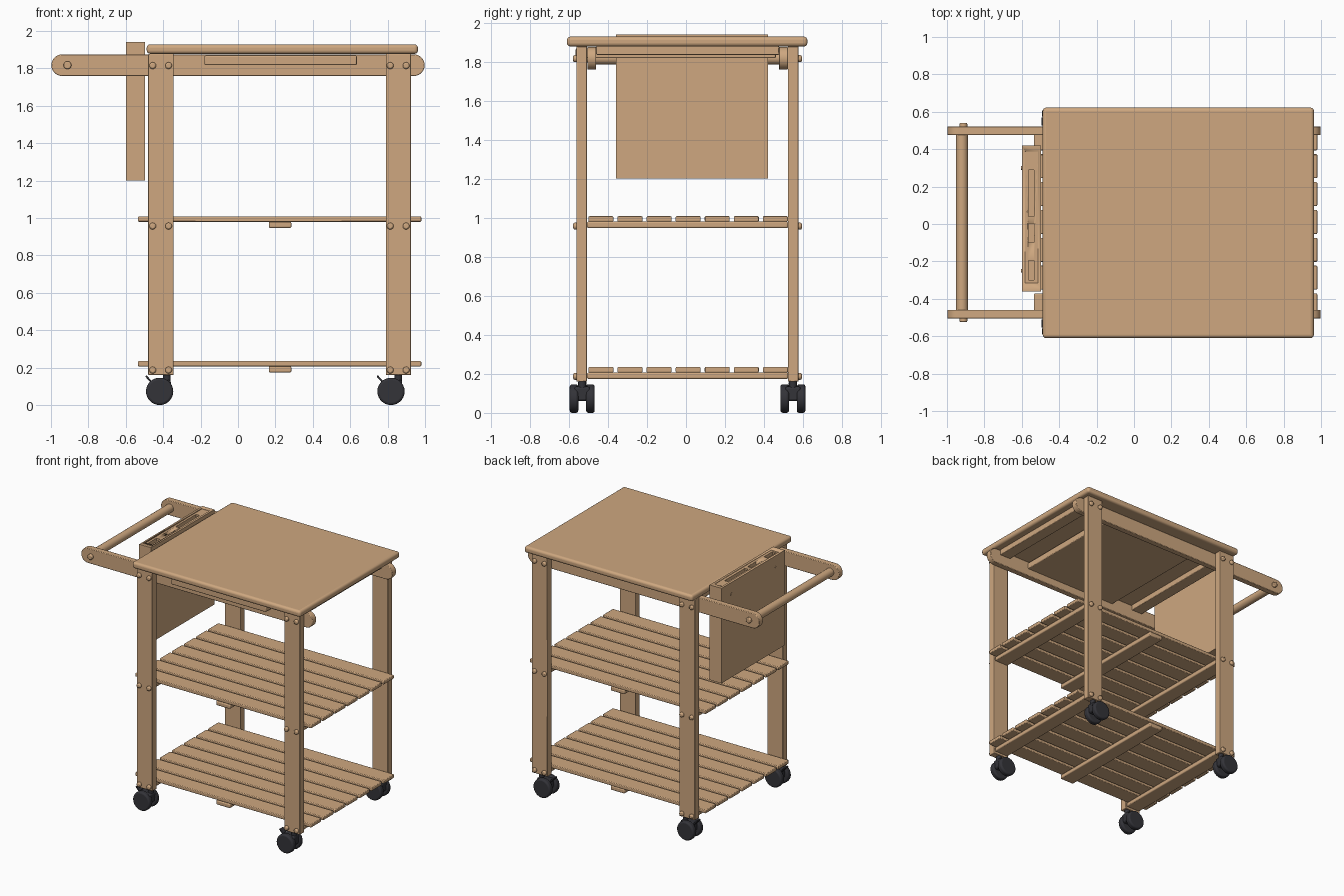
import bpy, bmesh, math
from mathutils import Matrix

if "Cube" in bpy.data.objects:
    bpy.data.objects.remove(bpy.data.objects["Cube"])

YC = 0.008  # centre line of the cart in y


def material(name, rgb):
    m = bpy.data.materials.new(name)
    m.diffuse_color = (*rgb, 1)
    m.use_nodes = True
    m.node_tree.nodes["Principled BSDF"].inputs["Base Color"].default_value = m.diffuse_color
    return m


WOOD = material("light wood", (0.62, 0.39, 0.215))
DARK = material("dark rubber", (0.033, 0.033, 0.040))


def finish(name, bm, mat, bevel=0.0, segments=2, smooth=True):
    me = bpy.data.meshes.new(name)
    bmesh.ops.recalc_face_normals(bm, faces=bm.faces)
    bm.to_mesh(me)
    bm.free()
    ob = bpy.data.objects.new(name, me)
    bpy.context.collection.objects.link(ob)
    me.materials.append(mat)
    if smooth:
        bpy.ops.object.select_all(action='DESELECT')
        ob.select_set(True)
        bpy.context.view_layer.objects.active = ob
        bpy.ops.object.shade_smooth_by_angle(angle=math.radians(35))
    if bevel:
        b = ob.modifiers.new("bevel", 'BEVEL')
        b.width, b.segments = bevel, segments
        b.limit_method = 'ANGLE'
        b.angle_limit = math.radians(50)
    return ob


def box(name, x, y, z, mat=WOOD, bevel=0.004, segments=2, tilt=0):
    bm = bmesh.new()
    c = [(a + b) / 2 for a, b in (x, y, z)]
    s = [abs(b - a) for a, b in (x, y, z)]
    bmesh.ops.create_cube(bm, size=1, matrix=Matrix.Translation(c)
                          @ Matrix.Rotation(tilt, 4, 'Y') @ Matrix.Diagonal((*s, 1)))
    return finish(name, bm, mat, bevel, segments)


def rod(name, c, r, length, axis='Y', mat=WOOD, bevel=0.0, sides=24, segments=2):
    rot = {'X': Matrix.Rotation(math.pi / 2, 4, 'Y'),
           'Y': Matrix.Rotation(math.pi / 2, 4, 'X'), 'Z': Matrix()}[axis]
    bm = bmesh.new()
    bmesh.ops.create_cone(bm, cap_ends=True, segments=sides, radius1=r, radius2=r,
                          depth=length, matrix=Matrix.Translation(c) @ rot)
    return finish(name, bm, mat, bevel, segments)


def rail(name, x0, x1, zc, r, y0, y1):
    """Bar with rounded ends, extruded along y."""
    pts = []
    for cx, start in ((x1 - r, -90), (x0 + r, 90)):
        for i in range(13):
            a = math.radians(start + i * 15)
            pts.append((cx + r * math.cos(a), y0, zc + r * math.sin(a)))
    bm = bmesh.new()
    f = bm.faces.new([bm.verts.new(p) for p in pts])
    ext = bmesh.ops.extrude_face_region(bm, geom=[f])
    bmesh.ops.translate(bm, vec=(0, y1 - y0, 0),
                        verts=[v for v in ext["geom"] if isinstance(v, bmesh.types.BMVert)])
    return finish(name, bm, WOOD, 0.004)


# Table top
box("table_top", (-0.488, 0.962), (-0.61, 0.622), (1.878, 1.928), bevel=0.018, segments=4)

# Legs, rails and bolts on both sides
LEGS = {"left": (-0.48, -0.345), "right": (0.79, 0.925)}
for side, s in (("front", -1), ("back", 1)):
    for end, xr in LEGS.items():
        box(f"{side}_{end}_leg", xr, (YC + s * 0.515, YC + s * 0.569), (0.16, 1.878))
        for z in (0.187, 0.957, 1.815):
            for k, bx in enumerate((xr[0] + 0.024, xr[1] - 0.026)):
                rod(f"{side}_{end}_bolt", (bx, YC + s * 0.571, z), 0.018, 0.03, bevel=0.008)
    rail(f"{side}_handle_rail", -0.998, 0.998, 1.817, 0.058,
         YC + s * 0.468, YC + s * 0.514)
    rod(f"{side}_handle_peg", (-0.912, YC + s * 0.515, 1.817), 0.021, 0.034, bevel=0.006)
rod("handle_bar", (-0.92, YC, 1.817), 0.032, 0.95)

# Cross bars under the top
for end, xr in LEGS.items():
    box(f"top_{end}_cross_bar", (xr[0] + 0.02, xr[1] - 0.02),
        (YC - 0.468, YC + 0.468), (1.835, 1.88))

# Pull-out board below the top
box("pull_out_board", (-0.18, 0.635), (-0.565, 0.46), (1.818, 1.868), bevel=0.006)

# Two slatted shelves with cross bars
for level, z in (("middle", 0.98), ("lower", 0.207)):
    for i in range(7):
        y = YC + 0.003 + (i - 3) * 0.149
        box(f"{level}_shelf_slat", (-0.535, 0.98), (y - 0.064, y + 0.064),
            (z, z + 0.028), bevel=0.005)
    for xc in (-0.4125, 0.225, 0.8575):
        box(f"{level}_shelf_cross_bar", (xc - 0.06, xc + 0.06),
            (YC - 0.515, YC + 0.515), (z - 0.033, z), bevel=0.007)

# Knife block with slots cut in its top
block = box("knife_block", (-0.6, -0.498), (-0.36, 0.42), (1.2, 1.94), bevel=0)


def cut(name, x, y, z):
    c = box(name, x, y, z, bevel=0)
    c.hide_render = True
    c.hide_viewport = True
    m = block.modifiers.new(name, 'BOOLEAN')
    m.operation, m.object, m.solver = 'DIFFERENCE', c, 'EXACT'


cut("recess_cutter", (-0.582, -0.514), (-0.315, 0.388), (1.934, 2.0))
for a, b in ((0.04, 0.29), (-0.1, 0.003), (-0.3, -0.195)):
    cut("slot_cutter", (-0.565, -0.535), (a, b), (1.55, 2.0))
for y in (-0.25, 0.3):
    rod("knife_block_screw", (-0.6, y, 1.85), 0.01, 0.008, 'X', sides=12)

# Twin-wheel casters with brake levers
for side, s in (("front", -1), ("back", 1)):
    for end, px in (("left", -0.38), ("right", 0.857)):
        n = f"{side}_{end}_caster"
        y, wx = YC + s * 0.54, px - 0.039
        rod(n + "_stem", (px, y, 0.13), 0.02, 0.08, 'Z', DARK, sides=16)
        box(n + "_housing", (wx - 0.045, wx + 0.06), (y - 0.04, y + 0.04),
            (0.06, 0.135), DARK, 0.012)
        for w in (-1, 1):
            rod(n + "_wheel", (wx, y + w * 0.042, 0.073), 0.073, 0.044, 'Y', DARK,
                bevel=0.012, sides=28, segments=3)
        box(n + "_brake", (wx - 0.084, wx - 0.024), (y - 0.022, y + 0.022),
            (0.129, 0.139), DARK, 0.003, tilt=math.radians(48))
